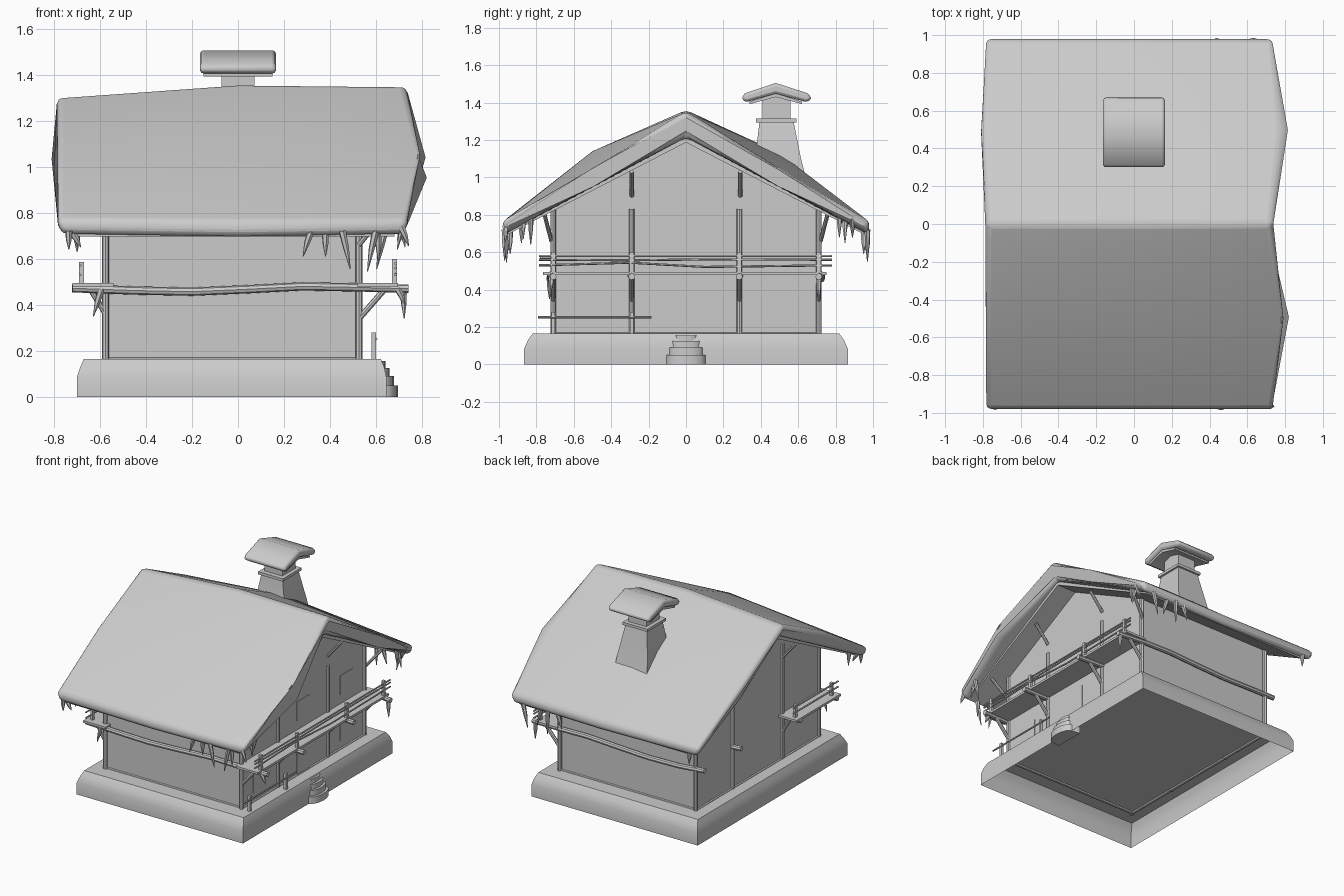
import bpy, bmesh, math
from mathutils import Vector

if "Cube" in bpy.data.objects:
    bpy.data.objects.remove(bpy.data.objects["Cube"])


def mesh_object(name, verts, faces):
    me = bpy.data.meshes.new(name)
    me.from_pydata(verts, [], faces)
    bm = bmesh.new()
    bm.from_mesh(me)
    bmesh.ops.recalc_face_normals(bm, faces=bm.faces)
    bm.to_mesh(me)
    bm.free()
    ob = bpy.data.objects.new(name, me)
    bpy.context.collection.objects.link(ob)
    return ob


def loft(name, loops, cap_start=True, cap_end=True):
    """Bridge equal-length closed loops of points."""
    n = len(loops[0])
    verts = [p for loop in loops for p in loop]
    faces = [(k * n + i, k * n + (i + 1) % n, (k + 1) * n + (i + 1) % n, (k + 1) * n + i)
             for k in range(len(loops) - 1) for i in range(n)]
    if cap_start:
        faces.append(tuple(range(n)))
    if cap_end:
        faces.append(tuple(range(len(verts) - n, len(verts))))
    return mesh_object(name, verts, faces)


def rect(x0, x1, y0, y1, z):
    return [(x0, y0, z), (x1, y0, z), (x1, y1, z), (x0, y1, z)]


def box(name, x0, x1, y0, y1, z0, z1):
    return loft(name, [rect(x0, x1, y0, y1, z0), rect(x0, x1, y0, y1, z1)])


def prism_x(name, profile, x0, x1):
    return loft(name, [[(x, y, z) for y, z in profile] for x in (x0, x1)])


def tube(name, pts, radii, sides=8):
    """Round log or icicle through points, with one radius per point or one for all."""
    pts = [Vector(p) for p in pts]
    if not isinstance(radii, (list, tuple)):
        radii = [radii] * len(pts)
    d = (pts[-1] - pts[0]).normalized()
    u = d.orthogonal().normalized()
    v = d.cross(u)
    loops = [[p + r * (u * math.cos(2 * math.pi * i / sides) + v * math.sin(2 * math.pi * i / sides))
              for i in range(sides)] for p, r in zip(pts, radii)]
    return loft(name, loops)


def bevel(ob, width, segments=2):
    m = ob.modifiers.new("bevel", 'BEVEL')
    m.width, m.segments, m.limit_method, m.angle_limit = width, segments, 'ANGLE', math.radians(40)


# snowy ground base, open underneath
loft("base", [rect(-.70, .645, -.865, .865, 0), rect(-.70, .645, -.865, .865, .085),
              rect(-.685, .635, -.845, .845, .13), rect(-.67, .62, -.82, .82, .165)], cap_start=False)

# house walls with gables
prism_x("walls", [(-.70, .16), (.70, .16), (.70, .83), (0, 1.19), (-.70, .83)], -.575, .525)

# windows and door on the right gable
for y in (-.5025, 0, .5025):
    box("upper_window", .52, .529, y - .072, y + .072, .56, .70)
    if y:
        box("lower_window", .52, .529, y - .072, y + .072, .225, .37)
box("door", .52, .529, -.072, .075, .165, .42)

# upright posts on both gables and log sill
rows = (-.71, -.29, .285, .71)
for y in rows:
    for x in (-.575, .525):
        tube("wall_post", [(x, y, .15), (x, y, .85 if abs(y) > .5 else 1.0 if x < 0 else .83)], .015)
for y in (-.70, .70):
    tube("sill_log", [(-.575, y, .16), (.525, y, .16)], .012)
for x in (-.575, .525):
    tube("sill_log", [(x, -.70, .16), (x, .70, .16)], .012)

# wavy floor logs crossing the house
for y in rows:
    left = -.72 if y < 0 else -.65
    tube("floor_log", [(left, y - .015 * (y < 0), .472), (-.45, y * 1.02, .462), (-.2, y * 1.02, .457),
                       (.05, y * 1.02, .468), (.28, y * 1.02, .48), (.5, y * 1.02, .476),
                       (.74, y, .47)], .018)

# balconies
box("right_balcony_floor", .52, .695, -.765, .75, .478, .494)
box("left_balcony_floor", -.72, -.54, -.76, -.25, .478, .494)
for y in rows:
    box("balcony_post", .67, .69, y - .011, y + .011, .49, .60)
    tube("balcony_brace", [(.53, y, .345), (.635, y, .465)], .013)
    if y < 0:
        box("left_balcony_post", -.69, -.67, y - .011, y + .011, .49, .585)
        tube("left_balcony_brace", [(-.575, y, .36), (-.64, y, .465)], .012)
for z, sag in ((.58, 0), (.56, -.003), (.53, .014)):
    tube("balcony_rail", [(.685, -.785, z), (.685, -.3, z + sag), (.685, .1, z - sag * .6),
                          (.685, .78, z)], .006, 6)
for z in (.57, .53):
    tube("left_balcony_rail", [(-.685, -.78, z), (-.685, -.26, z)], .006, 6)

# struts under the gable overhang
for y in (-.29, .29):
    for s, x in ((1, .525), (-1, -.575)):
        tube("gable_strut", [(x, y, .90), (x + s * .11, y, 1.03)], .011)
for y in (-.72, .72):
    tube("eave_strut", [(.525, y, .66), (.64, y * 1.05, .80)], .011)

# low fence beside the door
tube("fence_rail", [(.60, -.79, .252), (.60, -.185, .252)], .006, 6)
for y in (-.71, -.29):
    box("fence_post", .58, .60, y - .01, y + .01, .15, .28)

# rounded entrance steps
for i, (r, z0, z1) in enumerate(((.113, 0, .05), (.10, .05, .09), (.088, .09, .125), (.068, .125, .155))):
    reach = .695 - .018 * i
    loops = [[(.58 + (reach - .58) * math.sin(math.pi * k / 8) ** .5 if 0 < k < 8 else .58,
               r * math.cos(math.pi * k / 8), z) for k in range(9)] for z in (z0, z1)]
    loft("step", loops)

# roof boards
prism_x("roof_boards", [(0, 1.23), (.95, .735), (.95, .697), (0, 1.187), (-.95, .697), (-.95, .735)],
        -.70, .68)

# thick roof snow: per y row the left, middle and right x, and top heights
snow_rows = ((-.985, (-.79, 0, .74), (.765, .755, .765)), (-.5, (-.79, 0, .81), (1.06, 1.14, 1.045)),
             (0, (-.785, 0, .73), (1.305, 1.36, 1.355)), (.5, (-.815, 0, .785), (1.06, 1.13, 1.045)),
             (.985, (-.79, 0, .74), (.765, .755, .765)))
loops = []
for k in range(3):
    top = [(xs[k], y, zs[k]) for y, xs, zs in snow_rows]
    bottom = [(xs[k] * .975, y * .985, 1.215 - .525 * abs(y) - (.012 if k == 1 else 0))
              for y, xs, zs in reversed(snow_rows)]
    loops.append(top + bottom)
bevel(loft("roof_snow", loops), .03, 3)

# chimney
loft("chimney_stack", [rect(-.13, .13, .345, .64, 1.0), rect(-.12, .12, .37, .615, 1.1),
                       rect(-.085, .085, .393, .575, 1.30)])
box("chimney_collar", -.10, .10, .375, .59, 1.295, 1.315)
box("chimney_neck", -.072, .072, .41, .56, 1.31, 1.44)
prism_x("chimney_cap_slab", [(.34, 1.392), (.48, 1.43), (.62, 1.392), (.62, 1.405), (.48, 1.45), (.34, 1.405)],
        -.15, .15)
cap = [(.295, 1.422), (.315, 1.45), (.48, 1.505), (.65, 1.45), (.675, 1.422), (.645, 1.402),
       (.48, 1.448), (.32, 1.402)]
bevel(prism_x("chimney_cap_snow", cap, -.165, .165), .015)

# icicles: x, y, top z, tip z
icicles = [(-.735, -.97, .72, .64), (-.70, -.95, .71, .65), (.30, -.96, .72, .61), (.38, -.95, .71, .61),
           (.47, -.97, .72, .555), (.58, -.96, .72, .545), (.61, -.94, .71, .59), (.725, -.965, .74, .655),
           (.35, .96, .72, .61), (.44, .97, .72, .55), (.52, .95, .71, .59), (.62, .97, .72, .555),
           (-.70, .96, .72, .63), (.71, -.87, .80, .67), (.71, -.83, .80, .64), (.71, .82, .81, .68),
           (.71, .85, .80, .65), (.71, .89, .78, .68), (.72, .71, .47, .34), (.71, -.72, .47, .40),
           (-.61, -.73, .47, .35), (-.70, -.88, .76, .65)]
for i, (x, y, z0, z1) in enumerate(icicles):
    lean = .02 * math.sin(i * 2.1)
    tube("icicle", [(x - lean, y, z0), (x, y, z0 * .55 + z1 * .45), (x + lean, y, z1)],
         [.016, .013, .002], 6)

# smooth shading with crisp edges
bpy.ops.object.select_all(action='SELECT')
bpy.context.view_layer.objects.active = bpy.data.objects["walls"]
bpy.ops.object.shade_smooth_by_angle(angle=math.radians(40))
